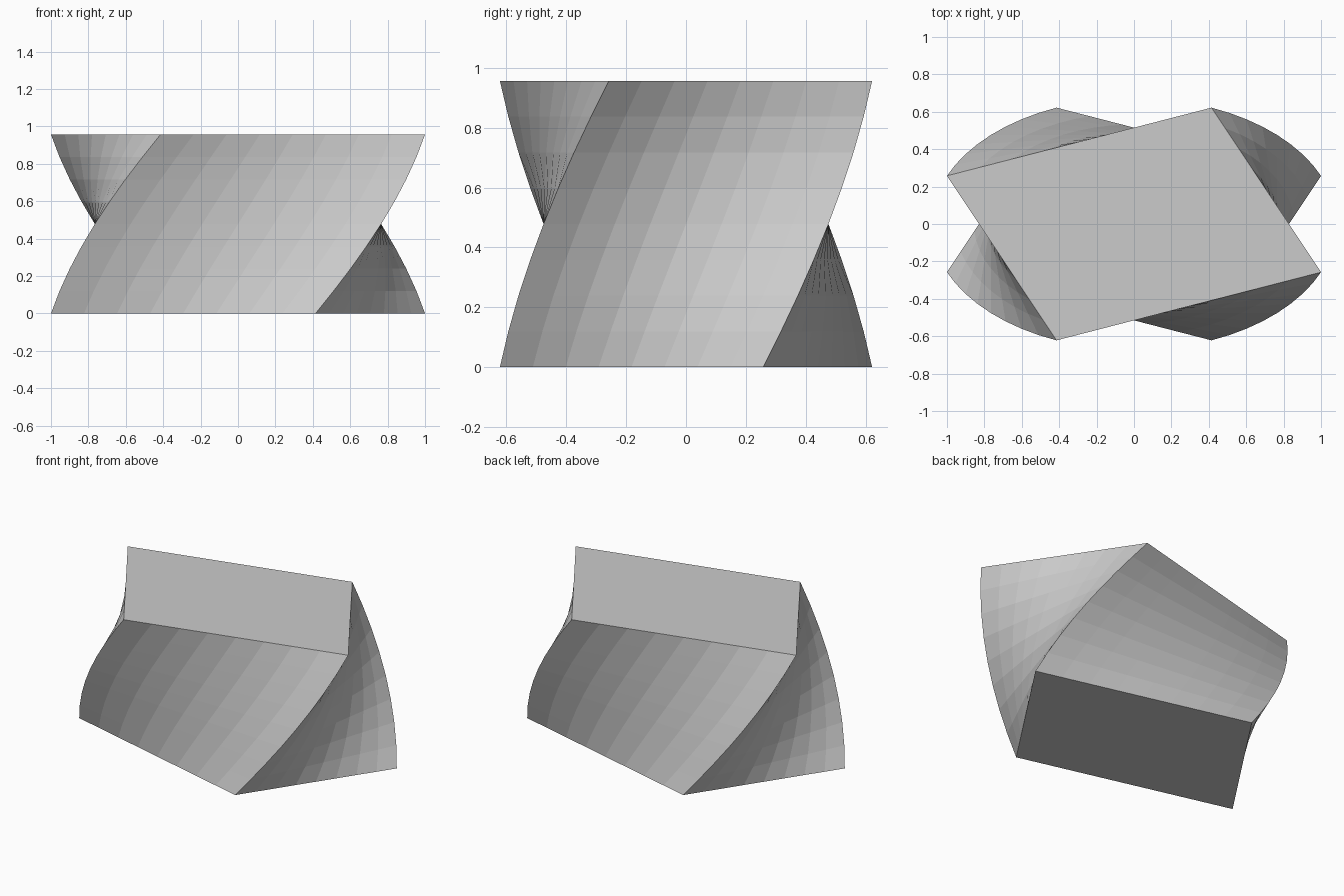
import bpy, bmesh, math
from mathutils import Matrix

if "Cube" in bpy.data.objects:
    bpy.data.objects.remove(bpy.data.objects["Cube"])

HEIGHT = 0.957
TWIST = math.radians(45)
HALF = 0.7654          # half side of the square section before squashing
Y_SQUASH = 0.622
CUTS = 7

# Subdivided block
bm = bmesh.new()
bmesh.ops.create_cube(bm, size=2)
bmesh.ops.subdivide_edges(bm, edges=bm.edges[:], cuts=CUTS, use_grid_fill=True)

# Twist about z, then squash in depth to skew the ends
for v in bm.verts:
    t = v.co.z / 2
    v.co = Matrix.Rotation(t * TWIST, 3, 'Z') @ v.co
    v.co = (v.co.x * HALF, v.co.y * HALF * Y_SQUASH, (t + 0.5) * HEIGHT)

bmesh.ops.recalc_face_normals(bm, faces=bm.faces[:])
mesh = bpy.data.meshes.new("twisted_block")
bm.to_mesh(mesh)
bm.free()
block = bpy.data.objects.new("twisted_block", mesh)
bpy.context.collection.objects.link(block)
